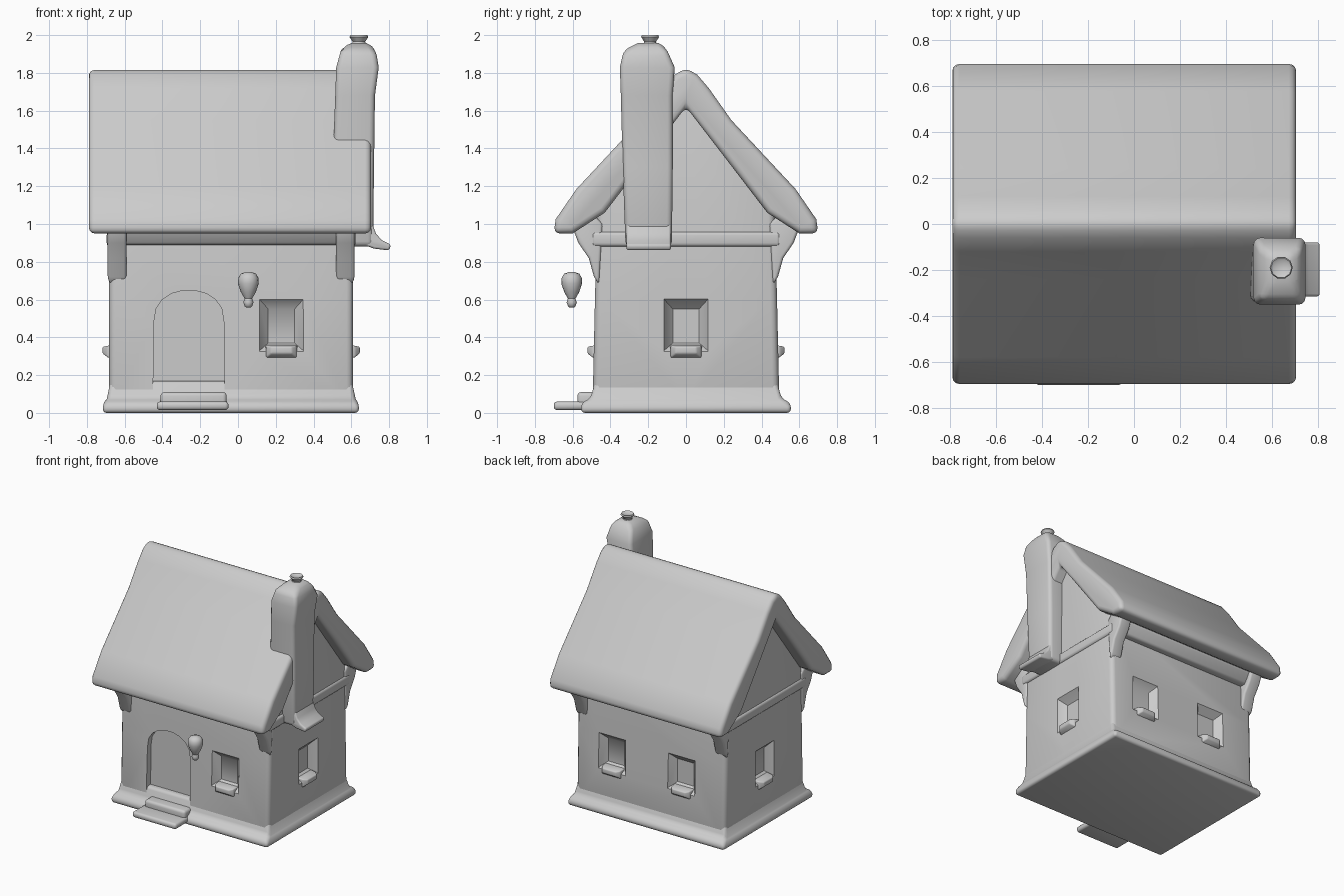
import bpy, bmesh, math
from mathutils import Matrix, Vector

if "Cube" in bpy.data.objects:
    bpy.data.objects.remove(bpy.data.objects["Cube"])


def loft(name, rings, bevel=0.0, mat=None, segs=3):
    """Skin equal-length point rings, cap the ends, round the hard edges."""
    bm = bmesh.new()
    vs = [[bm.verts.new(p) for p in r] for r in rings]
    n = len(rings[0])
    for a, b in zip(vs, vs[1:]):
        for i in range(n):
            j = (i + 1) % n
            bm.faces.new((a[i], a[j], b[j], b[i]))
    bm.faces.new(vs[0])
    bm.faces.new(vs[-1])
    bmesh.ops.recalc_face_normals(bm, faces=bm.faces)
    if bevel:
        hard = [e for e in bm.edges if e.calc_face_angle(0) > 0.6]
        bmesh.ops.bevel(bm, geom=hard, offset=bevel, segments=segs, profile=0.5,
                        affect='EDGES', clamp_overlap=True)
    if mat:
        bm.transform(mat)
    me = bpy.data.meshes.new(name)
    bm.to_mesh(me)
    bm.free()
    ob = bpy.data.objects.new(name, me)
    bpy.context.collection.objects.link(ob)
    return ob


def smooth(ob, angle=45):
    bpy.ops.object.select_all(action='DESELECT')
    ob.select_set(True)
    bpy.context.view_layer.objects.active = ob
    bpy.ops.object.shade_smooth_by_angle(angle=math.radians(angle))


def rect(x0, x1, y0, y1, z):
    return [(x0, y0, z), (x1, y0, z), (x1, y1, z), (x0, y1, z)]


def box(name, x0, x1, y0, y1, z0, z1, bevel=0.015):
    return loft(name, [rect(x0, x1, y0, y1, z0), rect(x0, x1, y0, y1, z1)], bevel)


def prism_x(name, prof, x0, x1, bevel=0.0):
    return loft(name, [[(x, y, z) for y, z in prof] for x in (x0, x1)], bevel)


def prism_y(name, prof, y0, y1, bevel=0.0):
    return loft(name, [[(x, y, z) for x, z in prof] for y in (y0, y1)], bevel)


def mirrored(half):
    """Full profile from a right half that starts and ends on the centre line."""
    mid = half[1:-1]
    return [half[0]] + mid + [half[-1]] + [(-y, z) for y, z in reversed(mid)]


def lathe(name, prof, x, y, n=16):
    rings = [[(x + r * math.cos(2 * math.pi * i / n), y + r * math.sin(2 * math.pi * i / n), z)
              for i in range(n)] for r, z in prof]
    return loft(name, rings)


parts = []

# walls with gables
gable = mirrored([(0, 1.68), (0.47, 1.07), (0.482, 0.6), (0.495, 0.02), (0, 0.02)])
walls = prism_x("walls", gable, -0.682, 0.61, 0.035)

# window recesses and sills: wall position and facing angle (0 = front)
WINDOWS = [((0.23, -0.487), 0), ((0.3, 0.487), 180), ((-0.3, 0.487), 180),
           ((0.61, 0.0), 90), ((-0.682, 0.0), -90)]


def upright(w, z0, z1, y):
    return [(-w, y, z0), (w, y, z0), (w, y, z1), (-w, y, z1)]


cutters = []
for (px, py), ang in WINDOWS:
    m = Matrix.Translation((px, py, 0)) @ Matrix.Rotation(math.radians(ang), 4, 'Z')
    cutters.append(loft("window_cutter", [upright(0.125, 0.31, 0.62, -0.02),
                                          upright(0.115, 0.33, 0.60, 0.005),
                                          upright(0.07, 0.37, 0.55, 0.055)], mat=m))
    parts.append(loft("window_sill", [upright(0.085, 0.28, 0.36, 0.04),
                                      upright(0.08, 0.295, 0.355, -0.01),
                                      upright(0.055, 0.315, 0.35, -0.035)], 0.008, m))

# arched door recess
arch = [(-0.45, 0.08), (-0.07, 0.08), (-0.075, 0.48)]
arch += [(-0.26 + 0.185 * math.cos(math.radians(a)), 0.48 + 0.17 * math.sin(math.radians(a)) ** 0.8)
         for a in range(20, 161, 20)] + [(-0.445, 0.48)]
cutters.append(prism_y("door_cutter", arch, -0.6, -0.44))

bpy.context.view_layer.objects.active = walls
for c in cutters:
    c.hide_render = True
    mod = walls.modifiers.new("cut", 'BOOLEAN')
    mod.operation, mod.solver, mod.object = 'DIFFERENCE', 'EXACT', c
    bpy.ops.object.modifier_apply(modifier=mod.name)
    bpy.data.objects.remove(c)
parts.append(walls)

# flared plinth and front steps
parts.append(loft("plinth", [rect(-0.715, 0.64, -0.555, 0.555, 0.0),
                             rect(-0.715, 0.64, -0.555, 0.555, 0.05),
                             rect(-0.69, 0.618, -0.505, 0.505, 0.08),
                             rect(-0.675, 0.603, -0.48, 0.48, 0.17)], 0.02))
parts.append(box("lower_step", -0.43, -0.05, -0.70, -0.50, 0.015, 0.06, 0.018))
parts.append(box("upper_step", -0.41, -0.06, -0.575, -0.44, 0.03, 0.11, 0.02))

# roof slab
roof = mirrored([(0, 1.825), (0.06, 1.79), (0.12, 1.72), (0.24, 1.55), (0.58, 1.185), (0.69, 1.025),
                 (0.70, 0.95), (0.60, 0.95), (0.43, 1.06), (0.2, 1.36), (0, 1.62)])
parts.append(prism_x("roof", roof, -0.79, 0.705, 0.032))

# corner brackets, eave beams and gable beams
flare = [(0.46, 0.68), (0.487, 0.72), (0.515, 0.82), (0.57, 0.90), (0.60, 0.98), (0.5, 1.06), (0.44, 1.0)]
for s in (-1, 1):
    prof = [(s * y, z) for y, z in flare]
    for x0, x1 in ((-0.69, -0.59), (0.52, 0.617)):
        parts.append(prism_x("corner_bracket", prof, x0, x1, 0.02))
    parts.append(prism_x("eave_beam", [(s * 0.44, 0.89), (s * 0.52, 0.89), (s * 0.57, 0.97), (s * 0.44, 1.06)],
                         -0.62, 0.56, 0.015))
for x0, x1 in ((-0.695, -0.6), (0.53, 0.623)):
    parts.append(box("gable_beam", x0, x1, -0.5, 0.5, 0.88, 0.96, 0.02))

# chimney with shoulder, foot and pot
parts.append(loft("chimney", [rect(0.5, 0.715, -0.32, -0.075, 0.88),
                              rect(0.5, 0.72, -0.335, -0.07, 1.3),
                              rect(0.515, 0.725, -0.345, -0.07, 1.68),
                              rect(0.52, 0.745, -0.35, -0.06, 1.83),
                              rect(0.545, 0.73, -0.33, -0.10, 1.92),
                              rect(0.59, 0.69, -0.25, -0.135, 1.96)], 0.028))
foot = [(0.58, 1.0), (0.70, 1.03), (0.73, 0.95), (0.76, 0.915), (0.81, 0.89), (0.80, 0.86), (0.72, 0.87), (0.58, 0.92)]
parts.append(prism_y("chimney_foot", foot, -0.315, -0.08, 0.012))
parts.append(lathe("chimney_pot", [(0.045, 1.93), (0.033, 1.965), (0.05, 1.99), (0.045, 2.0), (0.03, 1.99)],
                   0.64, -0.19, 10))

# hanging lantern
parts.append(lathe("lantern", [(0.012, 0.558), (0.02, 0.565), (0.027, 0.585), (0.02, 0.605), (0.04, 0.64),
                               (0.055, 0.685), (0.053, 0.715), (0.04, 0.737), (0.012, 0.747)], 0.055, -0.605))

for p in parts:
    smooth(p)
